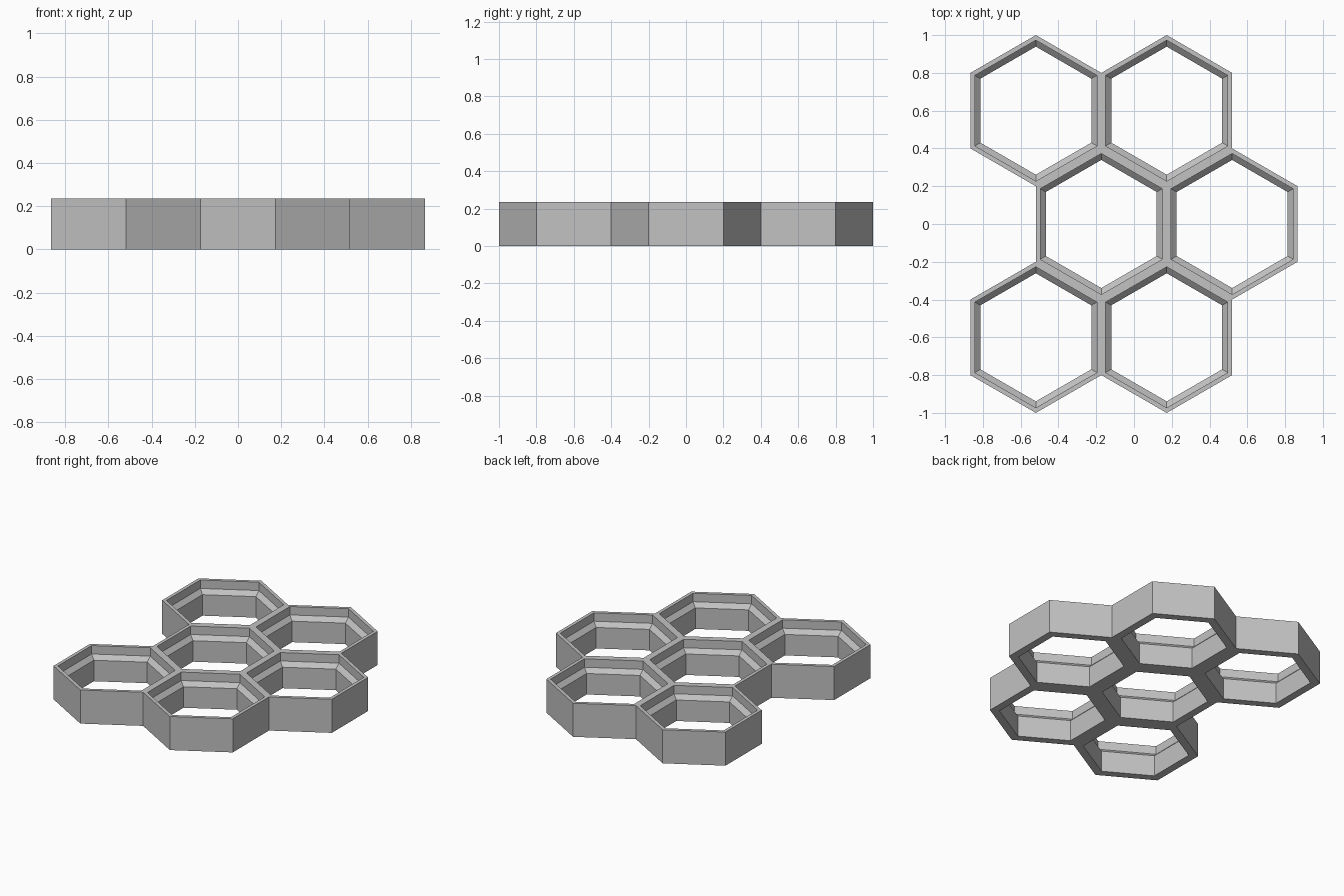
import bpy
import bmesh
from math import cos, sin, pi, sqrt
from mathutils import Vector

cube = bpy.data.objects.get("Cube")
if cube:
    bpy.data.objects.remove(cube, do_unlink=True)

# Cell dimensions: apothem is the distance from the centre to a flat side
RADIUS = 0.4
APOTHEM = RADIUS * sqrt(3) / 2
UNIT = 2 * APOTHEM / 23.6
HEIGHT = 8 * UNIT
BORE, MOUTH = 10 * UNIT, 11 * UNIT

# Wall section from the outer bottom edge, up the stepped bore, to the outer top edge
SECTION = [(APOTHEM, 0), (BORE, 0), (BORE, 5 * UNIT), (MOUTH, 6 * UNIT),
           (MOUTH, HEIGHT), (APOTHEM, HEIGHT)]

# Three rows of two cells, the middle row shifted by half a cell
centres = [Vector(((2 * col + shift) * APOTHEM, row * 1.5 * RADIUS, 0))
           for row, shift in ((-1, -1.5), (0, -0.5), (1, -1.5)) for col in (0, 1)]


def is_shared(centre, side):
    """True when another cell lies against this side."""
    angle = side * pi / 3
    target = centre + Vector((cos(angle), sin(angle), 0)) * 2 * APOTHEM
    return any((target - other).length < 0.01 for other in centres)


def add_cell(bm, centre):
    """Hexagonal ring swept from the wall section; outer walls only where exposed."""
    rings = []
    for apothem, z in SECTION:
        r = apothem * 2 / sqrt(3)
        rings.append([bm.verts.new(centre + Vector((r * cos((k - 0.5) * pi / 3),
                                                    r * sin((k - 0.5) * pi / 3), z)))
                      for k in range(6)])
    for side in range(6):
        nxt = (side + 1) % 6
        for low, high in zip(rings, rings[1:]):
            bm.faces.new((low[side], low[nxt], high[nxt], high[side]))
        if not is_shared(centre, side):
            bottom, top = rings[0], rings[-1]
            bm.faces.new((bottom[side], bottom[nxt], top[nxt], top[side]))


# Honeycomb panel
bm = bmesh.new()
for c in centres:
    add_cell(bm, c)
bmesh.ops.remove_doubles(bm, verts=bm.verts[:], dist=0.001)
bmesh.ops.recalc_face_normals(bm, faces=bm.faces[:])
mesh = bpy.data.meshes.new("honeycomb_panel")
bm.to_mesh(mesh)
bm.free()

# Plain grey
grey = bpy.data.materials.new("light_grey")
grey.use_nodes = True
colour = (0.54, 0.54, 0.54, 1)
grey.diffuse_color = colour
grey.node_tree.nodes["Principled BSDF"].inputs["Base Color"].default_value = colour
mesh.materials.append(grey)

panel = bpy.data.objects.new("honeycomb_panel", mesh)
bpy.context.collection.objects.link(panel)
